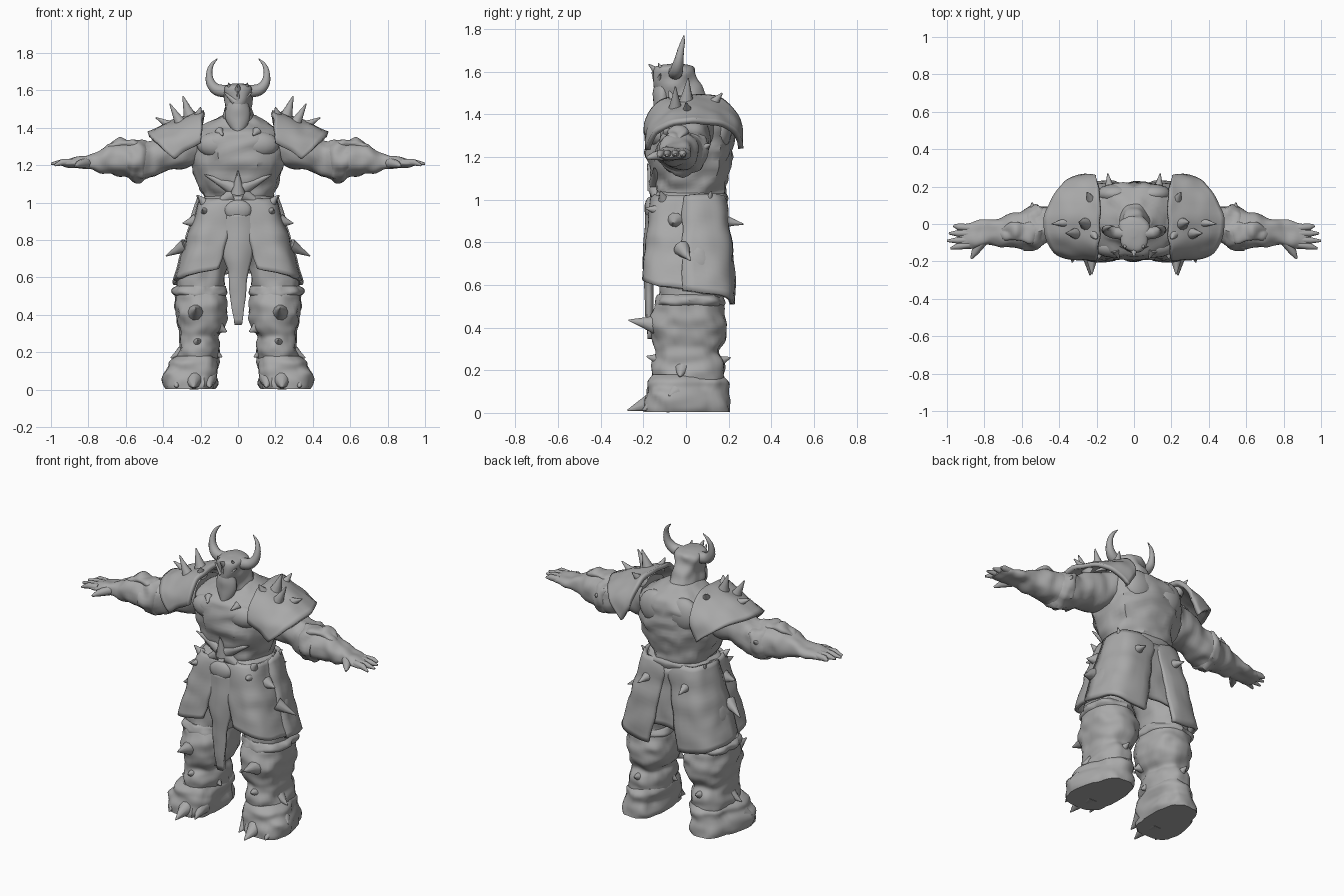
import bpy, bmesh, math
from mathutils import Vector, noise

GREY = bpy.data.materials.new("stone_grey")
GREY.diffuse_color = (0.4, 0.4, 0.4, 1)


def finish(name, bm, mirror=False, thick=0, angle=40):
    bmesh.ops.recalc_face_normals(bm, faces=bm.faces[:])
    me = bpy.data.meshes.new(name)
    bm.to_mesh(me)
    bm.free()
    me.materials.append(GREY)
    ob = bpy.data.objects.new(name, me)
    bpy.context.collection.objects.link(ob)
    if thick:
        m = ob.modifiers.new("thickness", 'SOLIDIFY')
        m.thickness, m.offset = thick, 0
    if mirror:
        ob.modifiers.new("mirror", 'MIRROR').use_mirror_merge = False
    bpy.context.view_layer.objects.active = ob
    ob.select_set(True)
    bpy.ops.object.shade_smooth_by_angle(angle=math.radians(angle))
    ob.select_set(False)
    return ob


def rings_to_faces(bm, rings):
    n = len(rings[0])
    for a, b in zip(rings, rings[1:]):
        for i in range(n):
            j = (i + 1) % n
            bm.faces.new((a[i], a[j], b[j], b[i]))
    bm.faces.new(rings[0])
    bm.faces.new(rings[-1])


def spline(p, q, r, s, t):
    return [0.5 * (2*b + (c-a)*t + (2*a-5*b+4*c-d)*t*t + (3*b-a-3*c+d)*t**3)
            for a, b, c, d in zip(p, q, r, s)]


def resample(rows, k):
    out = []
    for i in range(len(rows) - 1):
        q = [rows[max(i-1, 0)], rows[i], rows[i+1], rows[min(i+2, len(rows)-1)]]
        out += [spline(*q, t / k) for t in range(k)]
    return out + [rows[-1]]


def loft(name, rows, axis='z', mirror=False, power=2.3, rough=0.01, n=36, k=5, taper=0):
    """rows: centre x, y, z and two half widths, (x, y) along z or (y, z) along x;
    taper narrows the back"""
    bm = bmesh.new()
    rings = []
    for x, y, z, a, b in resample(rows, k):
        ring = []
        for i in range(n):
            t = 2 * math.pi * i / n
            c, s = math.cos(t), math.sin(t)
            u = a * math.copysign(abs(c) ** (2 / power), c)
            v = b * math.copysign(abs(s) ** (2 / power), s)
            if taper:
                f = max(0, v / b + .35)
                u = u * (1 - taper * f) - .1 * taper * f
            p = Vector((x+u, y+v, z)) if axis == 'z' else Vector((x, y+u, z+v))
            ctr = Vector((x, y, z))
            p += (p - ctr).normalized() * rough * noise.noise(p * 16)
            ring.append(bm.verts.new(p))
        rings.append(ring)
    rings_to_faces(bm, rings)
    return finish(name, bm, mirror)


def tube(bm, pts, radii, n=10):
    pts = [Vector(p) for p in pts]
    rings = []
    for i, p in enumerate(pts):
        d = pts[min(i+1, len(pts)-1)] - pts[max(i-1, 0)]
        q = d.to_track_quat('Z', 'Y')
        rings.append([bm.verts.new(p + q @ Vector((radii[i]*math.cos(2*math.pi*j/n),
                      radii[i]*math.sin(2*math.pi*j/n), 0))) for j in range(n)])
    rings_to_faces(bm, rings)


def spikes(name, items, mirror=True):
    bm = bmesh.new()
    for base, tip, r in items:
        b, t = Vector(base), Vector(tip)
        tube(bm, [b, b.lerp(t, 0.5), t], [r, r * 0.5, 0.003])
    return finish(name, bm, mirror)


def patch(name, f, nu, nv, mirror=False, thick=0.02, rough=0.012):
    bm = bmesh.new()
    g = []
    for i in range(nu + 1):
        row = []
        for j in range(nv + 1):
            p = Vector(f(i / nu, j / nv))
            row.append(bm.verts.new(p + noise.noise_vector(p * 11) * rough))
        g.append(row)
    for i in range(nu):
        for j in range(nv):
            bm.faces.new((g[i][j], g[i+1][j], g[i+1][j+1], g[i][j+1]))
    return finish(name, bm, mirror, thick)


def blobs(name, items, mirror=True):
    bm = bmesh.new()
    for c, s in items:
        for v in bmesh.ops.create_uvsphere(bm, u_segments=16, v_segments=10, radius=1)['verts']:
            v.co = Vector(c) + Vector(v.co[i] * s[i] for i in range(3))
    return finish(name, bm, mirror)


# Torso, chest muscles and pelvis
loft("torso", [(0, .02, .98, .185, .155), (0, .02, 1.03, .185, .16), (0, .015, 1.1, .21, .18),
     (0, .015, 1.2, .245, .2), (0, .015, 1.3, .26, .205), (0, .025, 1.37, .235, .19),
     (0, .04, 1.42, .17, .15), (0, .02, 1.47, .08, .09)], rough=.025)
blobs("chest_muscles", [((.11, -.12, 1.31), (.11, .06, .07)), ((.1, .16, 1.33), (.1, .055, .1))])
loft("pelvis", [(0, .02, .72, .11, .12), (0, .02, .82, .19, .15), (0, .02, .95, .2, .16)])
# Pointed belly plate
spikes("belly_points", [((.03, -.135, 1.08), (.18, -.15, 1.15), .04), ((.03, -.135, 1.04), (.15, -.14, .98), .04),
       ((0, -.145, 1.05), (0, -.18, 1.17), .04), ((.1, -.14, 1.38), (.08, -.185, 1.36), .025)])
loft("belt", [(0, .015, .93, .205, .175), (0, .015, .97, .215, .183), (0, .015, 1.01, .208, .178),
     (0, .015, 1.035, .18, .16)], rough=.025)
blobs("belt_buckle", [((0, -.165, .96), (.075, .03, .055))], False)

# Helmet with face mask, crown and curved horns
loft("helmet", [(0, .02, 1.4, .09, .1), (0, .0, 1.45, .085, .115), (0, -.025, 1.5, .072, .115),
     (0, -.045, 1.56, .076, .1), (0, -.05, 1.61, .08, .095), (0, -.05, 1.63, .055, .075),
     (0, -.05, 1.638, .01, .02)], rough=.015)
loft("face_mask", [(0, -.145, 1.365, .006, .008), (0, -.125, 1.4, .04, .03), (0, -.11, 1.45, .066, .045),
     (0, -.11, 1.5, .064, .045), (0, -.11, 1.54, .05, .035)], power=1.7, n=20, rough=.005)
spikes("brow_ridge", [((0, -.12, 1.49), (0, -.16, 1.6), .025), ((.015, -.13, 1.54), (.075, -.12, 1.59), .022)])
spikes("crown_spikes", [((0, -.11, 1.58), (0, -.175, 1.635), .035), ((.045, -.1, 1.59), (.05, -.13, 1.64), .022)])
bm = bmesh.new()
horn = resample([(.06, -.05, 1.595, .034), (.115, -.045, 1.605, .031), (.148, -.035, 1.645, .024),
                 (.153, -.025, 1.70, .016), (.138, -.015, 1.74, .01), (.11, -.01, 1.77, .002)], 4)
tube(bm, [h[:3] for h in horn], [h[3] for h in horn], 12)
finish("horns", bm, True)

# Arms, bracers and hands
loft("arm", [(.22, .01, 1.32, .12, .11), (.28, 0, 1.3, .12, .115), (.38, 0, 1.27, .108, .1),
     (.46, -.005, 1.235, .1, .098), (.53, -.015, 1.22, .115, .1), (.6, -.03, 1.23, .1, .092),
     (.68, -.04, 1.23, .085, .078), (.75, -.045, 1.222, .07, .056), (.8, -.045, 1.216, .07, .036),
     (.85, -.057, 1.215, .078, .03), (.9, -.066, 1.213, .068, .022), (.945, -.07, 1.21, .056, .013)],
     'x', True, rough=.014)
loft("bracer_cuff", [(.49, -.01, 1.23, .1, .095), (.515, -.012, 1.222, .12, .105),
     (.555, -.02, 1.222, .12, .105), (.59, -.03, 1.23, .1, .09)], 'x', True, rough=.025)
# Ragged crest along the top of the bracer
loft("bracer_crest", [(.52, -.03, 1.3, .05, .02), (.56, -.035, 1.312, .06, .025), (.62, -.04, 1.31, .05, .025),
     (.68, -.04, 1.3, .04, .025), (.73, -.04, 1.27, .02, .01)], 'x', True, rough=.03)
spikes("elbow_spike", [((.54, .07, 1.24), (.545, .115, 1.26), .03)])
bm = bmesh.new()
for y0, y1, x1, z1 in ((-.02, -.01, .965, 1.21), (-.05, -.05, .99, 1.212),
                       (-.085, -.09, 1.0, 1.208), (-.11, -.13, .98, 1.2)):
    tube(bm, [(.88, y0, 1.216), (.94, (y0+y1)/2, 1.216), (x1, y1, z1)], [.02, .018, .006])
tube(bm, [(.81, -.09, 1.212), (.85, -.15, 1.205), (.87, -.185, 1.195)], [.03, .02, .006])
finish("fingers", bm, True)


# Shoulder shells arching front to back
def shoulder(u, v):
    t = math.pi * u
    s = math.sin(t)
    back = max(0, -math.cos(t))
    front = max(0, math.cos(t))
    inner = Vector((.185 + .02 * (1 - s), .035 - .215 * math.cos(t), 1.32 + .17 * s ** .7))
    outer = Vector((.32 - .06 * back + .025 * front + .155 * s, .03 - .21 * math.cos(t), 1.24 + .13 * s))
    p = inner.lerp(outer, v)
    p.z += .004 * math.sin(math.pi * v) * s
    p.y += .025 * back * v
    return p


patch("shoulder_shell", shoulder, 28, 14, True, .025)
spikes("shoulder_spikes", [((.25, .0, 1.44), (.295, .01, 1.57), .042), ((.3, -.05, 1.41), (.365, -.05, 1.53), .038),
       ((.34, .01, 1.4), (.44, .0, 1.455), .036), ((.22, .11, 1.43), (.25, .17, 1.5), .04),
       ((.215, -.05, 1.45), (.2, -.08, 1.51), .035)])


# Thigh plates, front and back halves
def thigh_plate(t0, t1, low0, low1, grow):
    def f(u, v):
        t = math.radians(t0 + (t1 - t0) * u)
        low = low0 + (low1 - low0) * u
        cx, rx, ry = .07 + .11 * v, .13 + .02 * v + grow, .155 + .05 * v ** .6 + grow
        c, s = math.cos(t), math.sin(t)
        return (cx + rx * math.copysign(abs(c) ** .7, c),
                .01 + ry * math.copysign(abs(s) ** .7, s), 1.02 + (low - 1.02) * v)
    return f


patch("front_thigh_plate", thigh_plate(-112, 8, .64, .575, 0), 18, 18, True, .022)
patch("back_thigh_plate", thigh_plate(-3, 112, .575, .505, .008), 18, 18, True, .022)
spikes("hip_spikes", [((.28, -.02, .77), (.385, .02, .715), .04), ((.23, -.05, .9), (.295, -.06, .89), .04),
       ((.13, .18, .9), (.14, .27, .885), .032), ((.17, -.12, .95), (.19, -.19, .96), .035),
       ((.17, -.1, .99), (.215, -.12, 1.04), .035), ((.18, .1, .98), (.22, .12, 1.04), .03)])

# Front and back loincloths
patch("front_loincloth", lambda u, v: ((2*u - 1) * (.02 + .07 * (1 - v) ** 1.2 + .02 * math.sin(math.pi * min(1, 2*v))),
      -.175 - .015 * math.sin(math.pi * v) + .04 * (2*u - 1) ** 2 * (1 - v) + .01 * v,
      .95 - .6 * v), 10, 20, False, .03, .006)
patch("back_loincloth", lambda u, v: ((2*u - 1) * (.09 + .02 * v),
      .18 + .01 * v, .98 - .36 * v), 8, 12, False, .02)

# Legs, knee guards and boots
loft("thigh", [(.15, .02, .8, .12, .14), (.175, .02, .72, .13, .15), (.197, .02, .6, .127, .142),
     (.203, .02, .52, .118, .145)], mirror=True, rough=.015)
loft("shin_guard", [(.203, .015, .53, .112, .135), (.203, .015, .51, .132, .158), (.199, .012, .45, .14, .176),
     (.196, .012, .39, .139, .178), (.194, .01, .335, .128, .165), (.207, .01, .29, .102, .152),
     (.21, .01, .25, .105, .162), (.213, .012, .2, .114, .17), (.22, .012, .15, .105, .165)],
     mirror=True, rough=.018)
loft("knee_rim", [(.202, .015, .555, .12, .14), (.203, .015, .54, .134, .152),
     (.203, .015, .515, .138, .162), (.202, .015, .495, .124, .156)], mirror=True, rough=.03)
spikes("leg_spikes", [((.225, -.12, .41), (.225, -.27, .435), .055), ((.1, -.06, .33), (.06, -.07, .31), .035),
       ((.215, -.12, .25), (.215, -.185, .265), .035), ((.21, .15, .24), (.21, .21, .26), .032),
       ((.3, -.02, .2), (.36, -.03, .17), .035), ((.13, -.03, .2), (.085, -.04, .175), .035)])
loft("boot", [(.255, .005, .005, .138, .2), (.255, .005, .03, .147, .2), (.252, .005, .085, .145, .195),
     (.24, .008, .12, .135, .188), (.234, .01, .15, .13, .182), (.222, .01, .18, .105, .165)],
     mirror=True, rough=.02, power=3, taper=.2)
spikes("toe_claws", [((.235, -.1, .07), (.235, -.275, .012), .075), ((.16, -.12, .06), (.15, -.205, .012), .05),
       ((.32, -.12, .06), (.33, -.205, .012), .055), ((.36, -.06, .09), (.4, -.08, .08), .04)])
